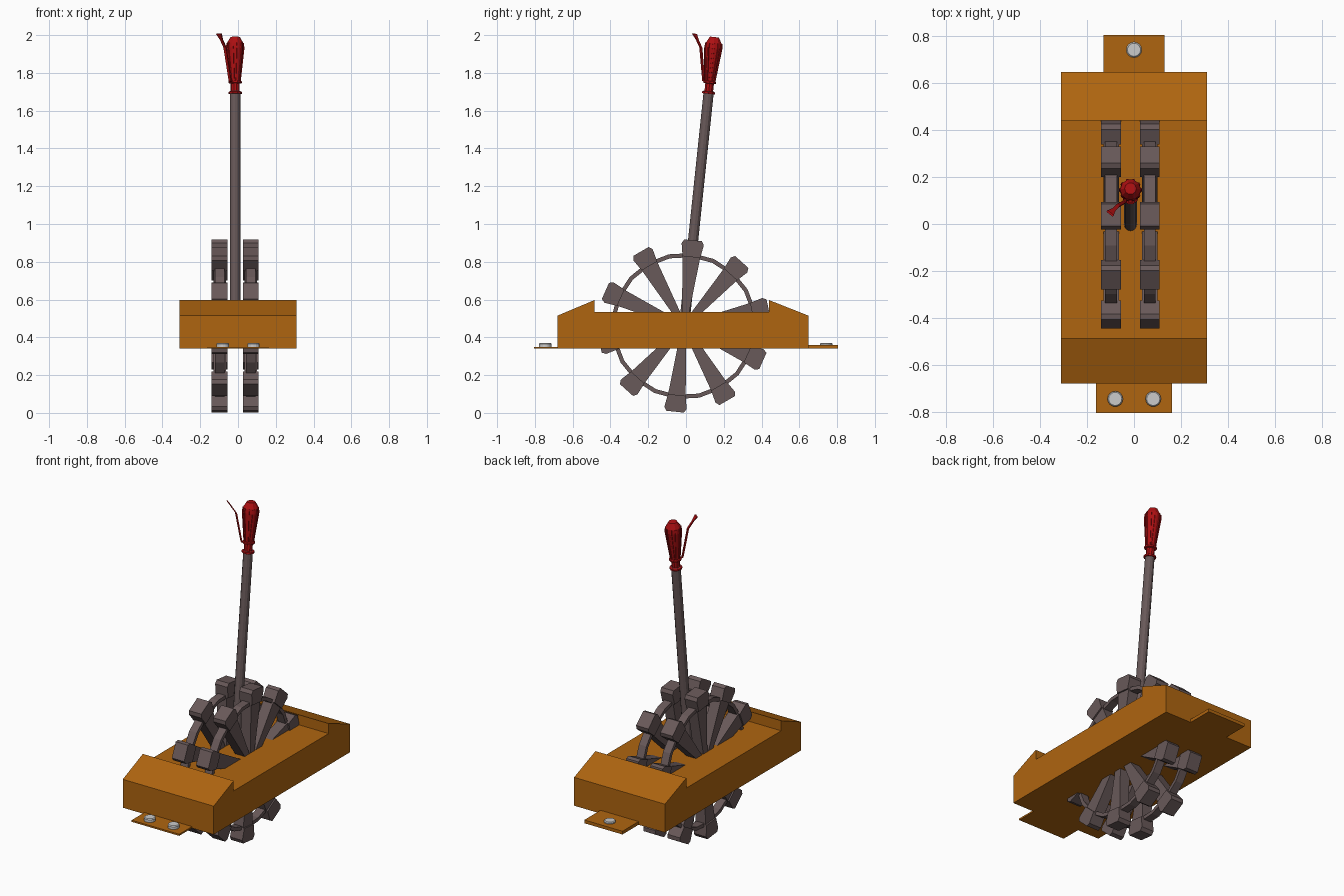
import bpy, bmesh
from math import sin, cos, pi, radians
from mathutils import Matrix, Vector

if "Cube" in bpy.data.objects:
    bpy.data.objects.remove(bpy.data.objects["Cube"])

TILT = radians(6)                      # lean of lever and wheels
HUB = Vector((-0.015, -0.01, 0.46))    # centre of the wheel pair


def material(name, rgb):
    m = bpy.data.materials.new(name)
    m.diffuse_color = (*rgb, 1)
    m.use_nodes = True
    m.node_tree.nodes["Principled BSDF"].inputs["Base Color"].default_value = m.diffuse_color
    return m


ORANGE = material("orange_paint", (0.43, 0.13, 0.005))
IRON = material("dark_iron", (0.14, 0.10, 0.10))
RED = material("red_grip", (0.42, 0.005, 0.006))


def finish(name, bm, mat=None, matrix=None):
    if matrix:
        bm.transform(matrix)
    bmesh.ops.recalc_face_normals(bm, faces=bm.faces)
    me = bpy.data.meshes.new(name)
    bm.to_mesh(me)
    bm.free()
    if mat:
        me.materials.append(mat)
    ob = bpy.data.objects.new(name, me)
    bpy.context.collection.objects.link(ob)
    return ob


def loft(bm, rings, closed=False):
    """Skin a list of point rings, capping the ends unless closed."""
    loops = [[bm.verts.new(p) for p in r] for r in rings]
    n = len(loops[0])
    pairs = list(zip(loops, loops[1:]))
    if closed:
        pairs.append((loops[-1], loops[0]))
    else:
        bm.faces.new(loops[0][::-1])
        bm.faces.new(loops[-1])
    for a, b in pairs:
        for i in range(n):
            j = (i + 1) % n
            bm.faces.new((a[i], a[j], b[j], b[i]))


def prism(bm, profile, x0, x1, turn=0.0):
    """Extrude a (y, z) profile along x, turned about the x axis."""
    c, s = cos(turn), sin(turn)
    loft(bm, [[(x, y * c + z * s, z * c - y * s) for y, z in profile]
              for x in (x0, x1)])


def turned(bm, profile, sides):
    """Lathe a (radius, height) profile about z."""
    loft(bm, [[(r * cos(2 * pi * i / sides), r * sin(2 * pi * i / sides), z)
               for i in range(sides)] for r, z in profile])


# base housing with raised, sloped ends
bm = bmesh.new()
prism(bm, [(-0.68, 0.34), (-0.68, 0.515), (-0.485, 0.597), (-0.485, 0.535),
           (0.44, 0.535), (0.44, 0.597), (0.648, 0.515), (0.648, 0.34)], -0.31, 0.31)
finish("base_housing", bm, ORANGE)

# mounting tabs
for name, hx, y0, y1, top in (("front_tab", 0.162, -0.805, -0.66, 0.35),
                              ("back_tab", 0.13, 0.63, 0.805, 0.36)):
    bm = bmesh.new()
    prism(bm, [(y0, 0.34), (y1, 0.34), (y1, top), (y0, top)], -hx, hx)
    finish(name, bm, ORANGE)

# bolts
for i, (x, y) in enumerate(((-0.08, -0.745), (0.082, -0.745), (0, 0.742))):
    bm = bmesh.new()
    turned(bm, [(0.033, 0.345), (0.033, 0.366), (0.028, 0.371)], 16)
    finish(f"bolt_{i + 1}", bm, None, Matrix.Translation((x, y, 0)))

# pair of spoked wheels
tooth = [(-0.047, 0.367), (0.047, 0.367), (0.059, 0.435), (0.047, 0.456),
         (-0.047, 0.456), (-0.059, 0.435)]
spoke = [(-0.012, 0.0), (0.012, 0.0), (0.047, 0.37), (-0.047, 0.37)]
for side, cx in (("left", -0.0825), ("right", 0.0825)):
    bm = bmesh.new()
    for k in range(10):
        a = TILT + k * 2 * pi / 10
        prism(bm, tooth, cx - 0.042, cx + 0.042, a)
        prism(bm, spoke, cx - 0.033, cx + 0.033, a)
    # rim hoop
    section = [(-0.025, 0.366), (0.025, 0.366), (0.025, 0.388), (-0.025, 0.388)]
    loft(bm, [[(cx + x, r * sin(TILT + k * pi / 10), r * cos(TILT + k * pi / 10))
               for x, r in section] for k in range(20)], closed=True)
    finish(f"{side}_wheel", bm, IRON, Matrix.Translation(HUB))

LEAN = Matrix.Translation(HUB) @ Matrix.Rotation(-TILT, 4, 'X')

# lever shaft
bm = bmesh.new()
turned(bm, [(0.027, 0.0), (0.027, 1.25)], 12)
finish("lever_shaft", bm, IRON, LEAN)

# fluted grip with ridges between the flutes
bm = bmesh.new()
turned(bm, [(0.036, 1.236), (0.036, 1.246), (0.024, 1.25), (0.024, 1.29),
            (0.036, 1.293), (0.036, 1.302), (0.027, 1.306), (0.046, 1.48),
            (0.044, 1.505), (0.025, 1.538)], 10)
for k in range(10):
    rib = [(-0.006, 0.0), (0.006, 0.0)]
    c, s = cos(2 * pi * k / 10), sin(2 * pi * k / 10)
    loft(bm, [[(r * c - w * s, r * s + w * c, z)
               for r, w in ((ro - 0.012, -0.006), (ro, -0.005), (ro, 0.005), (ro - 0.012, 0.006))]
              for ro, z in ((0.030, 1.305), (0.049, 1.478), (0.046, 1.505))])
finish("lever_grip", bm, RED, LEAN)

# release trigger, bent outward with a wider tip (depth out from grip, height, half width)
bm = bmesh.new()
loft(bm, [[(w, d - 0.004, z), (w, d + 0.004, z), (-w, d + 0.004, z), (-w, d - 0.004, z)]
          for d, z, w in ((0.026, 1.296, 0.007), (0.042, 1.30, 0.007), (0.085, 1.475, 0.008),
                          (0.115, 1.515, 0.008), (0.138, 1.545, 0.017))])
finish("release_trigger", bm, RED, LEAN @ Matrix.Rotation(radians(141), 4, 'Z'))
